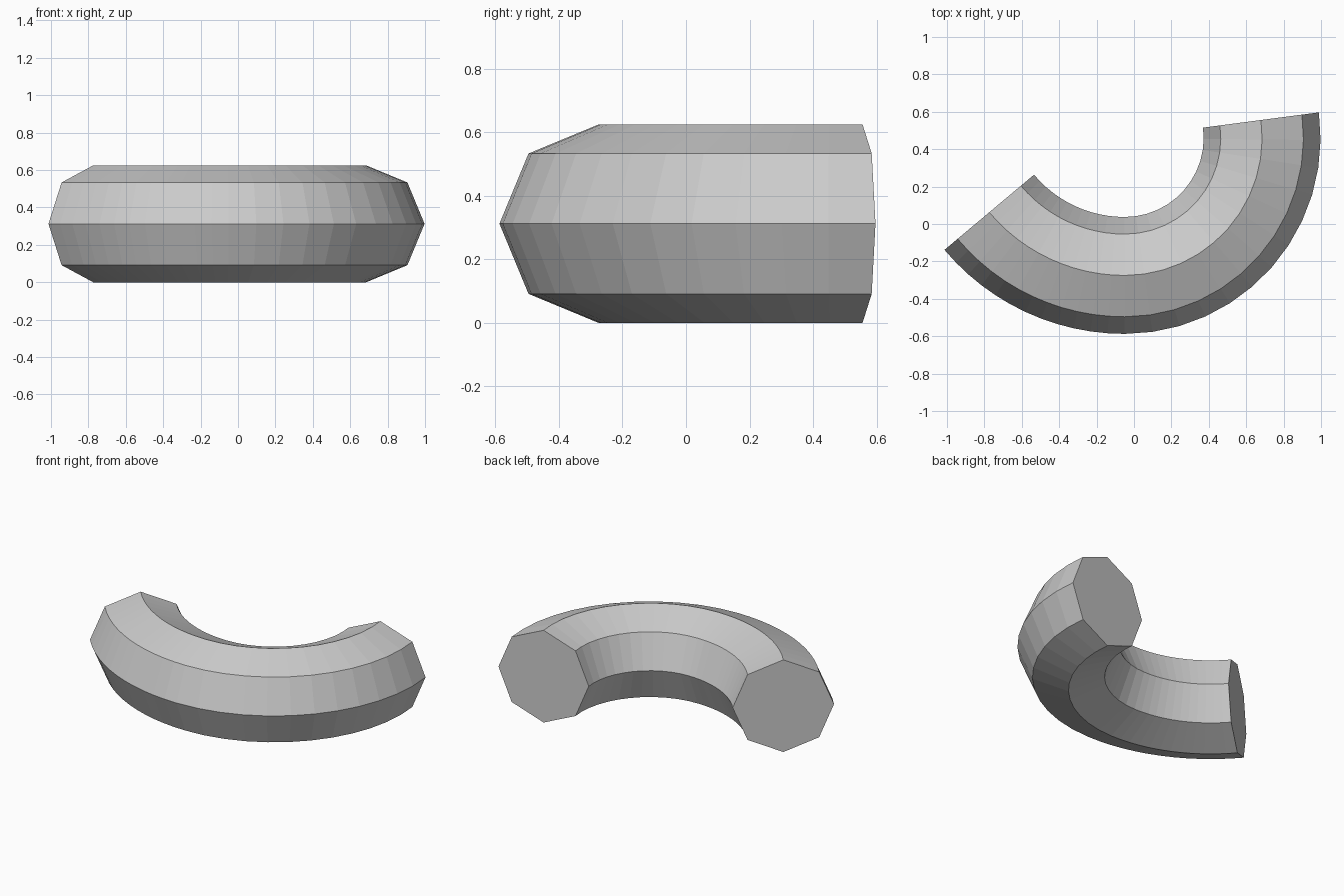
import bpy, bmesh
from math import sin, cos, radians, pi
from mathutils import Vector

cube = bpy.data.objects.get("Cube")
if cube:
    bpy.data.objects.remove(cube, do_unlink=True)

SIDES = 8
TUBE = 0.3125
STEPS = 12
LOW = Vector((-0.05, -0.275))   # lowest point of the bend, where two arcs meet


def arc(radius, sweep, side):
    """Stations (centre, outward direction) along an arc leaving LOW."""
    for i in range(1, STEPS + 1):
        a = radians(sweep) * i / STEPS
        out = Vector((side * sin(a), -cos(a)))
        yield LOW + Vector((0, radius)) + out * radius, out


# Path: a gentler arc to one side and a tighter, longer one to the other
stations = list(arc(0.945, 50, -1))[::-1]
stations.append((LOW, Vector((0, -1))))
stations += arc(0.735, 97.5, 1)

# Octagonal tube swept along the path
bm = bmesh.new()
rings = []
for centre, out in stations:
    ring = []
    for k in range(SIDES):
        t = 2 * pi * k / SIDES
        p = centre + out * (TUBE * cos(t))
        ring.append(bm.verts.new((p.x, p.y, TUBE + TUBE * sin(t))))
    rings.append(ring)
for a, b in zip(rings, rings[1:]):
    for k in range(SIDES):
        n = (k + 1) % SIDES
        bm.faces.new((a[k], a[n], b[n], b[k]))

# Flat end caps
bm.faces.new(rings[0])
bm.faces.new(rings[-1])
bmesh.ops.recalc_face_normals(bm, faces=bm.faces[:])

mesh = bpy.data.meshes.new("curved_tube")
bm.to_mesh(mesh)
bm.free()
tube = bpy.data.objects.new("curved_tube", mesh)
bpy.context.collection.objects.link(tube)

# Plain grey material
grey = bpy.data.materials.new("light_grey")
grey.use_nodes = True
colour = (0.6, 0.6, 0.6, 1)
grey.diffuse_color = colour
grey.node_tree.nodes["Principled BSDF"].inputs["Base Color"].default_value = colour
mesh.materials.append(grey)
